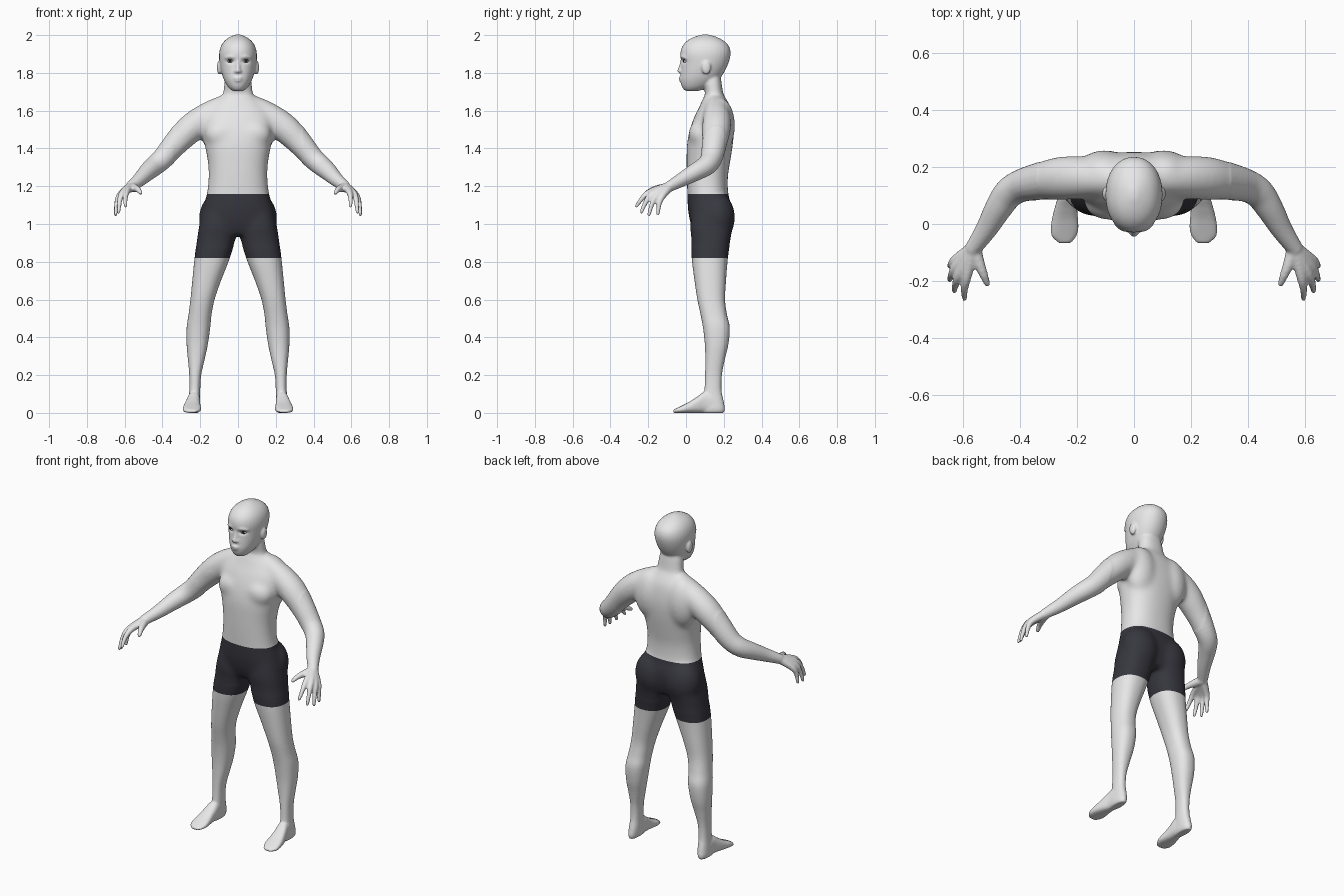
import bpy, bmesh, math
from mathutils import Vector, Matrix

if "Cube" in bpy.data.objects:
    bpy.data.objects.remove(bpy.data.objects["Cube"])


def material(name, r, g, b):
    m = bpy.data.materials.new(name)
    m.diffuse_color = (r, g, b, 1)
    m.use_nodes = True
    m.node_tree.nodes["Principled BSDF"].inputs["Base Color"].default_value = m.diffuse_color
    return m


SKIN = material("pale grey skin", 0.94, 0.94, 0.94)
CLOTH = material("charcoal cloth", 0.038, 0.038, 0.05)
WHITE = material("eye white", 0.9, 0.9, 0.9)
DARK = material("eye dark", 0.015, 0.014, 0.014)

bm = bmesh.new()


def spline(rows, n=4):
    """Catmull-Rom refinement of rows of numbers."""
    out = []
    for i in range(len(rows) - 1):
        p = [rows[max(0, min(len(rows) - 1, i + k))] for k in (-1, 0, 1, 2)]
        for s in range(n):
            t = s / n
            out.append([b + 0.5 * t * (c - a + t * (2 * a - 5 * b + 4 * c - d
                        + t * (3 * (b - c) + d - a))) for a, b, c, d in zip(*p)])
    return out + [list(rows[-1])]


def skin_rings(rings):
    vs = [[bm.verts.new(p) for p in ring] for ring in rings]
    n = len(vs[0])
    for a, b in zip(vs, vs[1:]):
        for i in range(n):
            j = (i + 1) % n
            bm.faces.new((a[i], a[j], b[j], b[i]))
    bm.faces.new(vs[0][::-1])
    bm.faces.new(vs[-1])


def loft(rows, side=1, axis="z", power=2.3, n=32):
    """Rows of (position, a0, a1, b0, b1) along z or y, rounded-box rings."""
    rings = []
    for t, a0, a1, b0, b1 in spline(rows):
        ring = []
        for i in range(n):
            w = 2 * math.pi * i / n
            c, s = math.cos(w), math.sin(w)
            a = (a0 + a1) / 2 + (a1 - a0) / 2 * math.copysign(abs(c) ** (2 / power), c)
            b = (b0 + b1) / 2 + (b1 - b0) / 2 * math.copysign(abs(s) ** (2 / power), s)
            ring.append((side * a, b, t) if axis == "z" else (side * a, t, b))
        rings.append(ring)
    skin_rings(rings)


def ball(loc, size, side=1):
    m = Matrix.LocRotScale(Vector((side * loc[0], loc[1], loc[2])), None, Vector(size))
    bmesh.ops.create_uvsphere(bm, u_segments=24, v_segments=16, radius=1, matrix=m)


def tube(rows, side=1, n=20):
    """Rows of (x, y, z, radius), with round ends."""
    pts = spline(rows)
    rings = []
    for i, (x, y, z, r) in enumerate(pts):
        d = Vector(pts[min(i + 1, len(pts) - 1)][:3]) - Vector(pts[max(i - 1, 0)][:3])
        q = d.to_track_quat("Z", "Y")
        ring = []
        for k in range(n):
            w = 2 * math.pi * k / n
            p = Vector((x, y, z)) + q @ Vector((r * math.cos(w), r * math.sin(w), 0))
            ring.append((side * p.x, p.y, p.z))
        rings.append(ring)
    skin_rings(rings)
    for x, y, z, r in (pts[0], pts[-1]):
        ball((x, y, z), (r, r, r), side)


# Torso and neck: (z, half width, front, back)
torso = [(0.94, .11, .05, .215), (1.0, .195, .025, .235), (1.08, .188, .01, .243),
         (1.16, .165, .007, .224), (1.25, .156, .004, .222), (1.33, .16, .003, .234),
         (1.42, .177, .005, .248), (1.5, .19, .02, .254), (1.57, .185, .045, .248),
         (1.62, .15, .07, .236), (1.655, .11, .085, .218), (1.69, .08, .1, .198),
         (1.75, .071, .09, .188), (1.8, .06, .09, .18)]
loft([(z, -w, w, f, b) for z, w, f, b in torso])

# Head
head = [(1.705, .03, -.005, .07), (1.725, .052, -.021, .12), (1.76, .073, -.03, .17),
        (1.8, .087, -.028, .2), (1.85, .097, -.025, .224), (1.9, .1, -.03, .236),
        (1.94, .091, -.02, .228), (1.97, .071, .006, .2), (1.99, .043, .042, .162),
        (2.003, .012, .085, .12)]
loft([(z, -w, w, f, b) for z, w, f, b in head], power=2.15)

# Nose and lips
tube([(0, -.022, 1.865, .008), (0, -.027, 1.835, .010), (0, -.034, 1.812, .013)])
ball((0, -.026, 1.773), (.026, .013, .007))
ball((0, -.025, 1.760), (.022, .012, .007))

for s in (1, -1):
    # Nostril, brow, ear
    ball((.012, -.028, 1.808), (.009, .011, .009), s)
    tube([(.018, -.021, 1.882, .009), (.04, -.016, 1.886, .01), (.062, .002, 1.88, .009)], s)
    ball((.099, .107, 1.828), (.013, .025, .037), s)
    # Chest muscle, shoulder blade, buttock
    ball((.085, .073, 1.475), (.09, .06, .075), s)
    ball((.105, .18, 1.52), (.1, .08, .15), s)
    ball((.098, .168, 1.035), (.11, .092, .13), s)
    # Arm, running from the neck over the shoulder
    tube([(.04, .155, 1.642, .053), (.12, .16, 1.602, .064), (.19, .163, 1.552, .076),
          (.26, .16, 1.497, .077), (.33, .15, 1.425, .067), (.395, .135, 1.35, .058),
          (.44, .108, 1.31, .054), (.477, .055, 1.278, .048), (.52, -.02, 1.236, .038),
          (.565, -.085, 1.2, .029)], s)
    # Fingers, running from the wrist through the palm
    for k, tip in [((.588, -.185, 1.172), (.596, -.262, 1.095)),
                   ((.613, -.175, 1.163), (.632, -.236, 1.064)),
                   ((.626, -.152, 1.152), (.648, -.196, 1.05)),
                   ((.628, -.126, 1.145), (.648, -.148, 1.055))]:
        mid = [(a + b) / 2 + o for a, b, o in zip(k, tip, (.004, -.005, .007))]
        tube([(.567, -.088, 1.198, .026), (*k, .0175), (*mid, .0135), (*tip, .0095)], s, 14)
    tube([(.562, -.09, 1.195, .026), (.54, -.15, 1.188, .019),
          (.527, -.182, 1.18, .015), (.516, -.21, 1.165, .011)], s, 14)
    # Leg: (z, inner, outer, front, back)
    loft([(1.06, .02, .188, .03, .235), (.98, .006, .208, .022, .245),
          (.92, .014, .217, .028, .236), (.82, .043, .23, .03, .222),
          (.7, .09, .242, .045, .212), (.6, .124, .252, .06, .207),
          (.52, .14, .262, .077, .217), (.45, .147, .272, .09, .232),
          (.36, .16, .272, .1, .224), (.28, .177, .265, .102, .205),
          (.2, .195, .258, .101, .19), (.12, .2, .258, .097, .188),
          (.06, .2, .262, .085, .2), (.02, .203, .264, .075, .206),
          (0, .21, .258, .08, .2)], s)
    # Foot: (y, inner, outer, bottom, top)
    loft([(-.067, .222, .265, 0, .016), (-.045, .203, .289, 0, .027),
          (-.015, .195, .293, 0, .042), (.02, .197, .288, 0, .06),
          (.06, .2, .278, 0, .086), (.1, .2, .267, 0, .112),
          (.15, .205, .262, 0, .1), (.19, .215, .252, 0, .05)], s, "y", 2.6)

# Fuse all parts into one smooth skin
bmesh.ops.recalc_face_normals(bm, faces=bm.faces)
me = bpy.data.meshes.new("raw_body")
bm.to_mesh(me)
bm.free()
body = bpy.data.objects.new("body", me)
bpy.context.collection.objects.link(body)
rm = body.modifiers.new("fuse", "REMESH")
rm.mode = "VOXEL"
rm.voxel_size = 0.006
sm = body.modifiers.new("soften", "SMOOTH")
sm.factor = 0.5
sm.iterations = 5
bpy.context.view_layer.update()
fused = bpy.data.meshes.new_from_object(body.evaluated_get(bpy.context.evaluated_depsgraph_get()))
body.modifiers.clear()
body.data = fused
fused.name = "body"
fused.materials.clear()
fused.materials.append(SKIN)
fused.materials.append(CLOTH)

bm = bmesh.new()
bm.from_mesh(fused)
# Blend the muscles of the trunk into each other
trunk = [v for v in bm.verts if .88 < v.co.z < 1.68 and abs(v.co.x) < .34]
for _ in range(40):
    bmesh.ops.smooth_vert(bm, verts=trunk, factor=0.5,
                          use_axis_x=True, use_axis_y=True, use_axis_z=True)
# Eye sockets
for v in bm.verts:
    if v.co.z > 1.8 and v.co.y < .05:
        dx, dz = (abs(v.co.x) - .04) / .02, (v.co.z - 1.862) / .011
        v.co.y += .012 * math.exp(-dx * dx - dz * dz)
# Clean cuts at the waistband and hems of the shorts
for z in (1.16, .82):
    bmesh.ops.bisect_plane(bm, geom=bm.verts[:] + bm.edges[:] + bm.faces[:],
                           plane_co=(0, 0, z), plane_no=(0, 0, 1))
for f in bm.faces:
    c = f.calc_center_median()
    f.material_index = int(.82 < c.z < 1.16 and abs(c.x) < .32)
    f.smooth = True
bm.to_mesh(fused)
bm.free()

# Eyes: white almonds with a dark iris and lash line
for s, side in ((1, "left"), (-1, "right")):
    bm = bmesh.new()
    bmesh.ops.create_uvsphere(bm, u_segments=24, v_segments=16, radius=1)
    for f in bm.faces:
        c = f.calc_center_median()
        f.material_index = int(math.hypot(c.x, c.z * .5) < .5 or c.z > .4)
        f.smooth = True
    bmesh.ops.transform(bm, verts=bm.verts, matrix=Matrix.LocRotScale(
        Vector((s * .04, -.004, 1.863)), Matrix.Rotation(s * .3, 3, "Z"), Vector((.018, .012, .010))))
    em = bpy.data.meshes.new(side + "_eye")
    em.materials.append(WHITE)
    em.materials.append(DARK)
    bm.to_mesh(em)
    bm.free()
    bpy.context.collection.objects.link(bpy.data.objects.new(side + "_eye", em))
